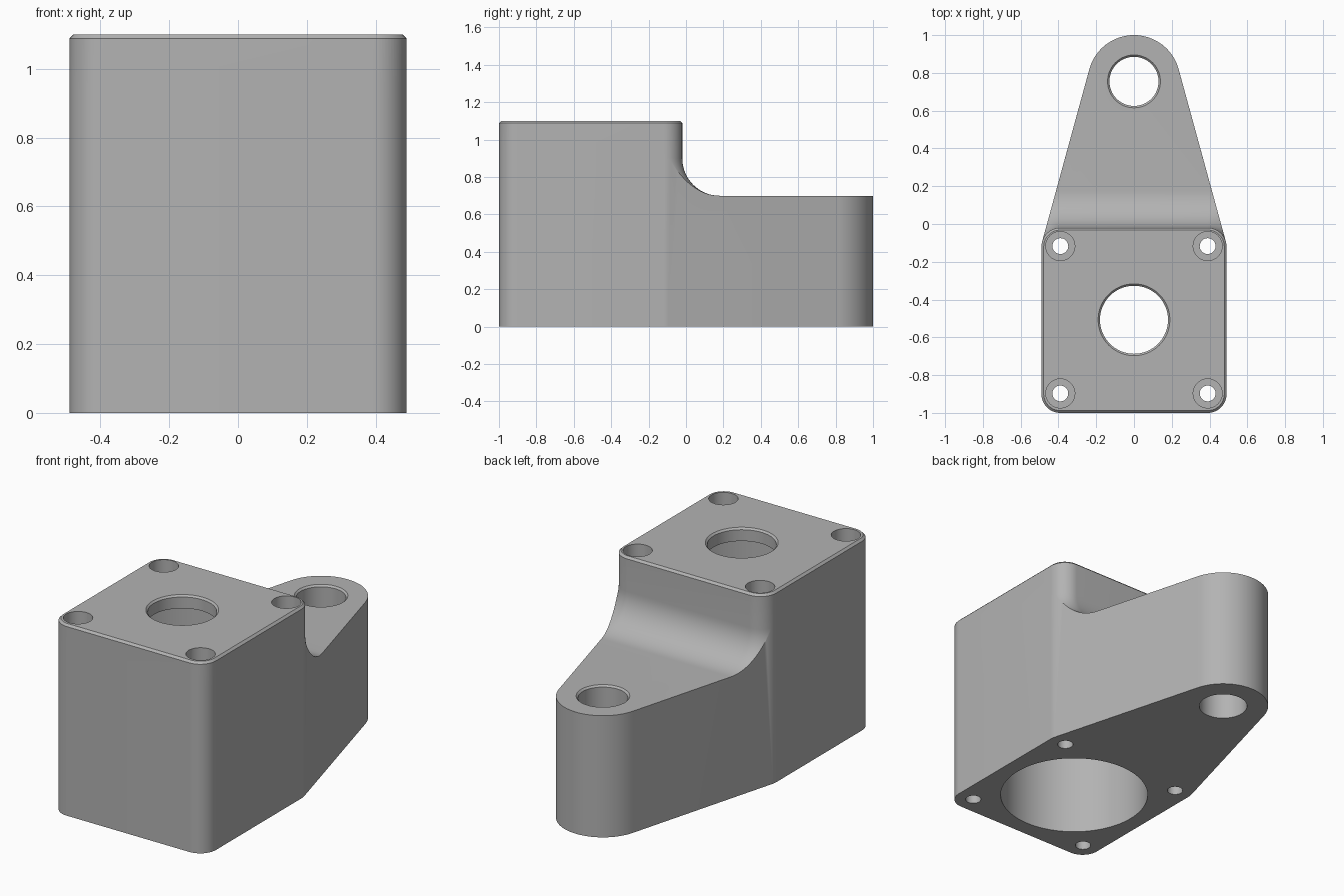
import bpy, bmesh
from math import pi, cos, sin, acos, asin, atan2, hypot

cube = bpy.data.objects.get("Cube")
if cube:
    bpy.data.objects.remove(cube, do_unlink=True)

HALF, FRONT, BACK, CORNER = 0.49, -1.0, -0.02, 0.1
TOP, ARM_TOP, FILLET, CHAMFER = 1.1, 0.7, 0.2, 0.012
ARM_Y, ARM_R = 0.755, 0.245
MID_Y, BOLT = -0.507, 0.39

metal = bpy.data.materials.new("plain grey")
metal.use_nodes = True
metal.diffuse_color = (0.45, 0.45, 0.45, 1)
metal.node_tree.nodes["Principled BSDF"].inputs["Base Color"].default_value = (0.45, 0.45, 0.45, 1)


def arc(cx, cy, r, a, b, n):
    return [(cx + r * cos(a + (b - a) * i / n), cy + r * sin(a + (b - a) * i / n)) for i in range(n + 1)]


def rounded_rect(d):
    """Block outline offset outward by d."""
    x, y0, y1 = HALF - CORNER, FRONT + CORNER, BACK - CORNER
    pts = []
    for k, (cx, cy) in enumerate([(x, y1), (-x, y1), (-x, y0), (x, y0)]):
        pts += arc(cx, cy, CORNER + d, k * pi / 2, (k + 1) * pi / 2, 16)
    return pts


def arm_outline():
    """Block front joined by tangent lines to the round arm end."""
    x, y0, y1 = HALF - CORNER, FRONT + CORNER, BACK - CORNER
    dx, dy = -x, ARM_Y - y1
    # direction of the outward normal on the tangent line
    t = atan2(dy, dx) - acos((CORNER - ARM_R) / hypot(dx, dy))
    return (arc(x, y1, CORNER, 0, t, 4) + arc(0, ARM_Y, ARM_R, t, pi - t, 48)
            + arc(-x, y1, CORNER, pi - t, pi, 4)
            + arc(-x, y0, CORNER, pi, 1.5 * pi, 16) + arc(x, y0, CORNER, 1.5 * pi, 2 * pi, 16))


def loft(name, rings):
    """Closed solid through (outline, z) rings."""
    bm = bmesh.new()
    rows = [[bm.verts.new((x, y, z)) for x, y in pts] for pts, z in rings]
    n = len(rows[0])
    for a, b in zip(rows, rows[1:]):
        for i in range(n):
            j = (i + 1) % n
            bm.faces.new((a[i], a[j], b[j], b[i]))
    bm.faces.new(rows[0][::-1])
    bm.faces.new(rows[-1])
    bmesh.ops.recalc_face_normals(bm, faces=bm.faces)
    me = bpy.data.meshes.new(name)
    bm.to_mesh(me)
    bm.free()
    ob = bpy.data.objects.new(name, me)
    bpy.context.collection.objects.link(ob)
    me.materials.append(metal)
    return ob


def turned(name, x, y, profile, n=64):
    return loft(name, [(arc(x, y, r, 0, 2 * pi * (n - 1) / n, n - 1), z) for r, z in profile])


def boolean(target, tool, operation):
    mod = target.modifiers.new("cut", "BOOLEAN")
    mod.object, mod.operation, mod.solver = tool, operation, "EXACT"
    bpy.context.view_layer.objects.active = target
    bpy.ops.object.modifier_apply(modifier=mod.name)
    bpy.data.objects.remove(tool, do_unlink=True)


# Full-height outline, trimmed by the stepped shape with its swept fillet
bracket = loft("mounting_bracket", [(arm_outline(), 0), (arm_outline(), TOP + 0.1)])
steps = [(2, -0.1), (2, ARM_TOP)]
for i in range(17):
    a = pi / 2 * i / 16
    steps.append((FILLET * (1 - sin(a)), ARM_TOP + FILLET * (1 - cos(a))))
steps += [(0, TOP - CHAMFER), (-CHAMFER, TOP)]
boolean(bracket, loft("step_trim", [(rounded_rect(d), z) for d, z in steps]), "INTERSECT")

# Chamfer around the arm's top edge
bm = bmesh.new()
bm.from_mesh(bracket.data)
bmesh.ops.remove_doubles(bm, verts=bm.verts, dist=0.0001)
rim = [e for e in bm.edges if len(e.link_faces) == 2
       and all(abs(v.co.z - ARM_TOP) < 0.001 for v in e.verts)
       and min(abs(f.normal.z) for f in e.link_faces) < 0.1
       and max(f.normal.z for f in e.link_faces) > 0.9]
bmesh.ops.bevel(bm, geom=rim, offset=CHAMFER, offset_type="OFFSET", segments=1,
                affect="EDGES", clamp_overlap=True)
bm.to_mesh(bracket.data)
bm.free()

# Stepped main bore, arm hole and counterbored bolt holes
LIP = TOP - 0.075
boolean(bracket, turned("main_bore", 0, MID_Y, [(0.4, -0.1), (0.4, LIP), (0.18, LIP),
        (0.18, TOP - 0.01), (0.19, TOP), (0.19, TOP + 0.1)], 96), "DIFFERENCE")
boolean(bracket, turned("arm_hole", 0, ARM_Y, [(0.13, -0.1), (0.13, ARM_TOP - 0.01),
        (0.14, ARM_TOP), (0.14, TOP)]), "DIFFERENCE")
for sx in (-1, 1):
    for sy in (-1, 1):
        boolean(bracket, turned("bolt_hole", sx * BOLT, MID_Y + sy * BOLT,
                [(0.042, -0.1), (0.042, TOP - 0.1), (0.077, TOP - 0.1), (0.077, TOP + 0.1)], 32),
                "DIFFERENCE")

bpy.ops.object.select_all(action="DESELECT")
bracket.select_set(True)
bpy.context.view_layer.objects.active = bracket
bpy.ops.object.shade_smooth_by_angle(angle=0.45)
